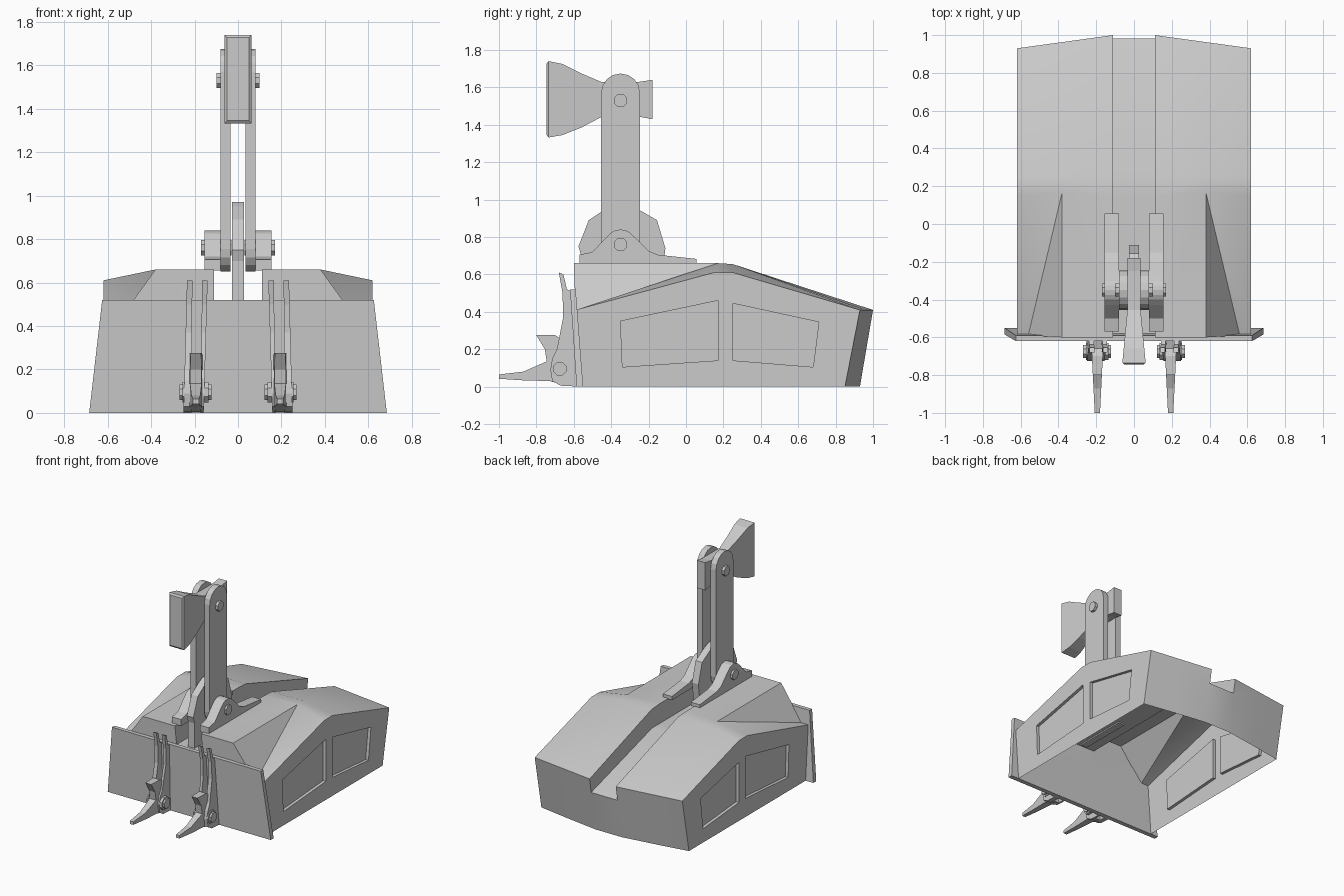
import bpy, bmesh, math
from mathutils import Vector

if "Cube" in bpy.data.objects:
    bpy.data.objects.remove(bpy.data.objects["Cube"])


def finish(bm, name, mirror=False, smooth=None):
    bmesh.ops.recalc_face_normals(bm, faces=bm.faces)
    me = bpy.data.meshes.new(name)
    bm.to_mesh(me)
    bm.free()
    ob = bpy.data.objects.new(name, me)
    bpy.context.collection.objects.link(ob)
    if smooth:
        me.polygons.foreach_set("use_smooth", [True] * len(me.polygons))
        me.set_sharp_from_angle(angle=math.radians(smooth))
    if mirror:
        ob.modifiers.new("mirror", "MIRROR")
    return ob


def prism(name, pts, span, mirror=True):
    """Side profile (y, z) extruded along x; span(y, z) gives both x limits."""
    bm = bmesh.new()
    a = [bm.verts.new((span(y, z)[0], y, z)) for y, z in pts]
    b = [bm.verts.new((span(y, z)[1], y, z)) for y, z in pts]
    bm.faces.new(a)
    bm.faces.new(b[::-1])
    n = len(pts)
    for i in range(n):
        j = (i + 1) % n
        bm.faces.new((a[i], b[i], b[j], a[j]))
    return finish(bm, name, mirror)


def arc(cy, cz, r, a0, a1, n):
    return [(cy + r * math.cos(math.radians(a0 + (a1 - a0) * i / n)),
             cz + r * math.sin(math.radians(a0 + (a1 - a0) * i / n))) for i in range(n + 1)]


def pin(name, y, z, r, x0, x1):
    prism(name, arc(y, z, r, 22.5, 337.5, 7), lambda *_: (x0, x1))


# Open-bottomed body shell, one half mirrored
P = dict(
    I0=(.11, -.6, .66), I1=(.11, .15, .66), I2=(.11, .25, .655), I3=(.11, 1, .41),
    R0=(.38, -.6, .66), R1=(.38, .17, .66), R2=(.38, .25, .655), R3=(.38, .963, .41),
    O0=(.62, -.59, .41), O1=(.62, .15, .61), O2=(.62, .25, .61), O3=(.62, .93, .41),
    C=(.56, -.59, .41),
    S0=(.11, -.58, .51), S1=(.11, .15, .51), S2=(.11, .25, .51), S3=(.11, .981, .3),
    M0=(0, -.58, .51), M1=(0, .15, .51), M2=(0, .25, .51), M3=(0, .981, .3),
    BI=(.11, .93, 0), BR=(.38, .89, 0), BO=(.62, .85, 0), BM=(0, .93, 0),
    FO=(.62, -.58, 0), FI=(.11, -.58, 0), FM=(0, -.58, 0))
FACES = """I0 I1 R1 R0;I1 I2 R2 R1;I2 I3 R3 R2;R1 R2 O2 O1;R2 R3 O3 O2;R0 R1 C;R1 O1 O0 C;
I0 I1 S1 S0;I1 I2 S2 S1;I2 I3 S3 S2;S0 S1 M1 M0;S1 S2 M2 M1;S2 S3 M3 M2;
I3 R3 BR BI S3;R3 O3 BO BR;S3 BI BM M3;I0 R0 C O0 FO FI S0;S0 FI FM M0"""
bm = bmesh.new()
v = {k: bm.verts.new(c) for k, c in P.items()}
for f in FACES.split(";"):
    bm.faces.new([v[k] for k in f.split()])


def loop_edges(vs):
    return [bm.edges.get((a, b)) or bm.edges.new((a, b)) for a, b in zip(vs, vs[1:] + vs[:1])]


# Side wall with two recessed panels
edges = loop_edges([v[k] for k in "O0 O1 O2 O3 BO FO".split()])
for quad in ([(-.35, .35), (.17, .46), (.17, .14), (-.34, .105)],
             [(.25, .445), (.71, .345), (.68, .105), (.25, .14)]):
    rim = [bm.verts.new((.62, y, z)) for y, z in quad]
    floor = [bm.verts.new((.597, y, z)) for y, z in quad]
    edges += loop_edges(rim)
    for i in range(4):
        j = (i + 1) % 4
        bm.faces.new((rim[i], rim[j], floor[j], floor[i]))
    bm.faces.new(floor)
bmesh.ops.triangle_fill(bm, edges=edges, use_beauty=True, normal=Vector((1, 0, 0)))
finish(bm, "body_shell", True, smooth=28)

# Leaning front plate
prism("front_plate", [(-.585, 0), (-.62, .52), (-.59, .52), (-.55, 0)],
      lambda y, z: (-.685 + .115 * z, .685 - .115 * z), False)

# Claw holders, claws and their pins
holder = [(-.68, .61), (-.655, .6), (-.637, .52), (-.61, .51), (-.57, 0), (-.67, .005), (-.715, .03),
          (-.725, .09), (-.715, .15), (-.69, .2), (-.657, .37), (-.66, .5)]
for name, x in (("outer", .222), ("inner", .14)):
    prism("claw_holder_" + name, holder,
          lambda y, z: (x + .018 * (1 - z / .6), x + .025 + .008 * (1 - z / .6)) if name == "inner"
          else (x - .012 + .005 * (1 - z / .6), x + .013 + .016 * (1 - z / .6)))
claw = [(-1, .065), (-.87, .08), (-.745, .135), (-.755, .2), (-.8, .275), (-.7, .275), (-.66, .25),
        (-.62, .1), (-.64, .005), (-.73, .03), (-.86, .033), (-1, .042)]
prism("claw", claw, lambda y, z: (.194 - .014 - .05 * (y + 1), .194 + .014 + .05 * (y + 1)))
pin("claw_pin", -.675, .095, .038, .122, .27)
pin("claw_washer", -.675, .095, .05, .135, .255)

# Brackets on the shell, with the lower pin
prism("arm_bracket", [(-.57, .655), (-.57, .705), (-.5, .72), (-.43, .795)]
      + arc(-.35, .755, .085, 125, 55, 4)
      + [(-.27, .795), (-.2, .725), (-.15, .705), (.055, .683), (.055, .655)],
      lambda *_: (.08, .155))
pin("lower_pin", -.35, .76, .038, .03, .17)

# Centre fin set in the slot
prism("centre_fin", [(-.56, .5), (-.56, .7), (-.575, .75), (-.52, .89), (-.43, .95), (-.39, .97),
                     (-.31, .97), (-.25, .945), (-.155, .89), (-.11, .74), (-.115, .7), (-.14, .5)],
      lambda *_: (-.027, .027), False)

# Upright arms with rounded ends and the upper pin
prism("upright_arm", arc(-.35, 1.57, .104, 0, 180, 8) + arc(-.35, .754, .104, 180, 360, 8),
      lambda *_: (.035, .08))
pin("upper_pin", -.35, 1.53, .038, .0, .1)

# Hammer head: flared front, neck and tail
prism("head_flare", [(-.735, 1.74), (-.66, 1.725), (-.56, 1.675), (-.455, 1.63),
                     (-.455, 1.44), (-.56, 1.385), (-.66, 1.345), (-.735, 1.332)],
      lambda y, z: (-.035 + .096 * (y + .455), .035 - .096 * (y + .455)), False)
prism("head_face", [(-.735, 1.74), (-.745, 1.727), (-.745, 1.345), (-.735, 1.332)],
      lambda y, z: (-.05 - 1.2 * (y + .745), .05 + 1.2 * (y + .745)), False)
prism("head_neck", [(-.455, 1.63), (-.25, 1.63), (-.18, 1.64), (-.18, 1.43), (-.25, 1.443), (-.455, 1.44)],
      lambda *_: (-.035, .035), False)
